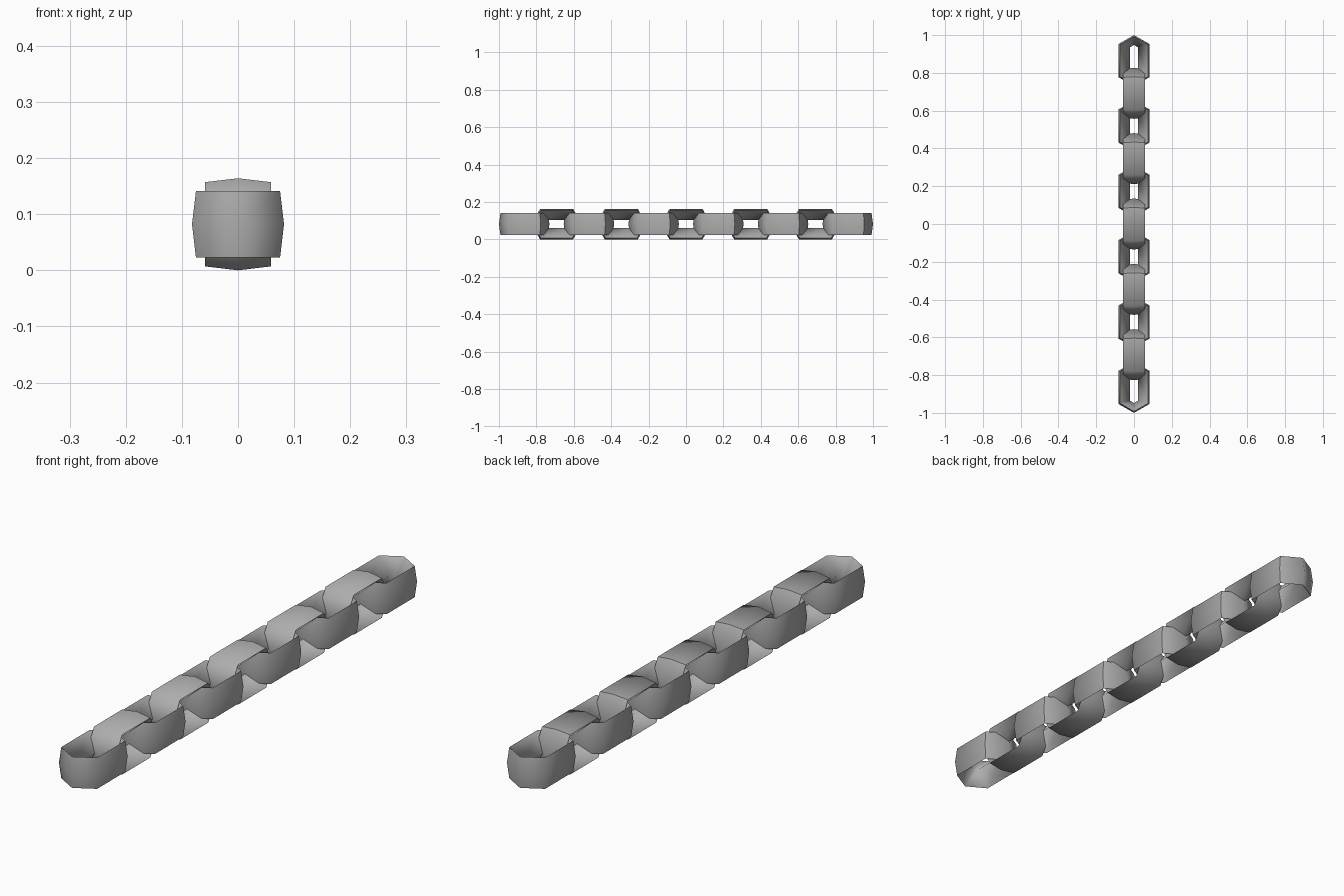
import bpy
import bmesh
import math

cube = bpy.data.objects.get("Cube")
if cube:
    bpy.data.objects.remove(cube, do_unlink=True)

LINKS = 11
PITCH = 0.173        # distance between neighbouring link centres
MID_Z = 0.082
RIM = 0.059          # half the width of the band

# One grey metal for the whole chain
grey = bpy.data.materials.new("grey metal")
grey.use_nodes = True
colour = (0.42, 0.42, 0.42, 1.0)
grey.diffuse_color = colour
grey.node_tree.nodes["Principled BSDF"].inputs["Base Color"].default_value = colour


def hexagon(side, corner, tip):
    """Stretched hexagon with its points along y, starting at the +x +y corner."""
    return [(side, corner), (0, tip), (-side, corner),
            (-side, -corner), (0, -tip), (side, -corner)]


def link_mesh():
    # Four hexagonal loops give a wedge-shaped band: outer, top rim, inner, bottom rim
    outer = hexagon(0.082, 0.088, 0.135)
    rim = hexagon(0.075, 0.084, 0.127)
    inner = hexagon(0.022, 0.070, 0.083)
    loops = [(outer, 0), (rim, RIM), (inner, 0), (rim, -RIM)]

    bm = bmesh.new()
    rings = [[bm.verts.new((x, y, z)) for x, y in pts] for pts, z in loops]
    for a in range(4):
        low, high = rings[a], rings[(a + 1) % 4]
        for i in range(6):
            j = (i + 1) % 6
            bm.faces.new((low[i], low[j], high[j], high[i])).smooth = True
    bmesh.ops.recalc_face_normals(bm, faces=bm.faces)

    # Crisp rims, and one crisp corner on the outside
    for ring in (rings[1], rings[3]):
        for i in range(6):
            bm.edges.get((ring[i], ring[(i + 1) % 6])).smooth = False
        bm.edges.get((rings[0][0], ring[0])).smooth = False

    mesh = bpy.data.meshes.new("chain_link")
    bm.to_mesh(mesh)
    bm.free()
    mesh.materials.append(grey)
    return mesh


# Links alternate between lying flat and standing upright
mesh = link_mesh()
for n in range(LINKS):
    upright = n % 2 == 1
    name = ("upright_link_" if upright else "flat_link_") + str(n + 1)
    link = bpy.data.objects.new(name, mesh)
    link.location = (0, (n - (LINKS - 1) / 2) * PITCH, MID_Z)
    link.rotation_euler.y = -math.pi / 2 if upright else 0
    bpy.context.collection.objects.link(link)
